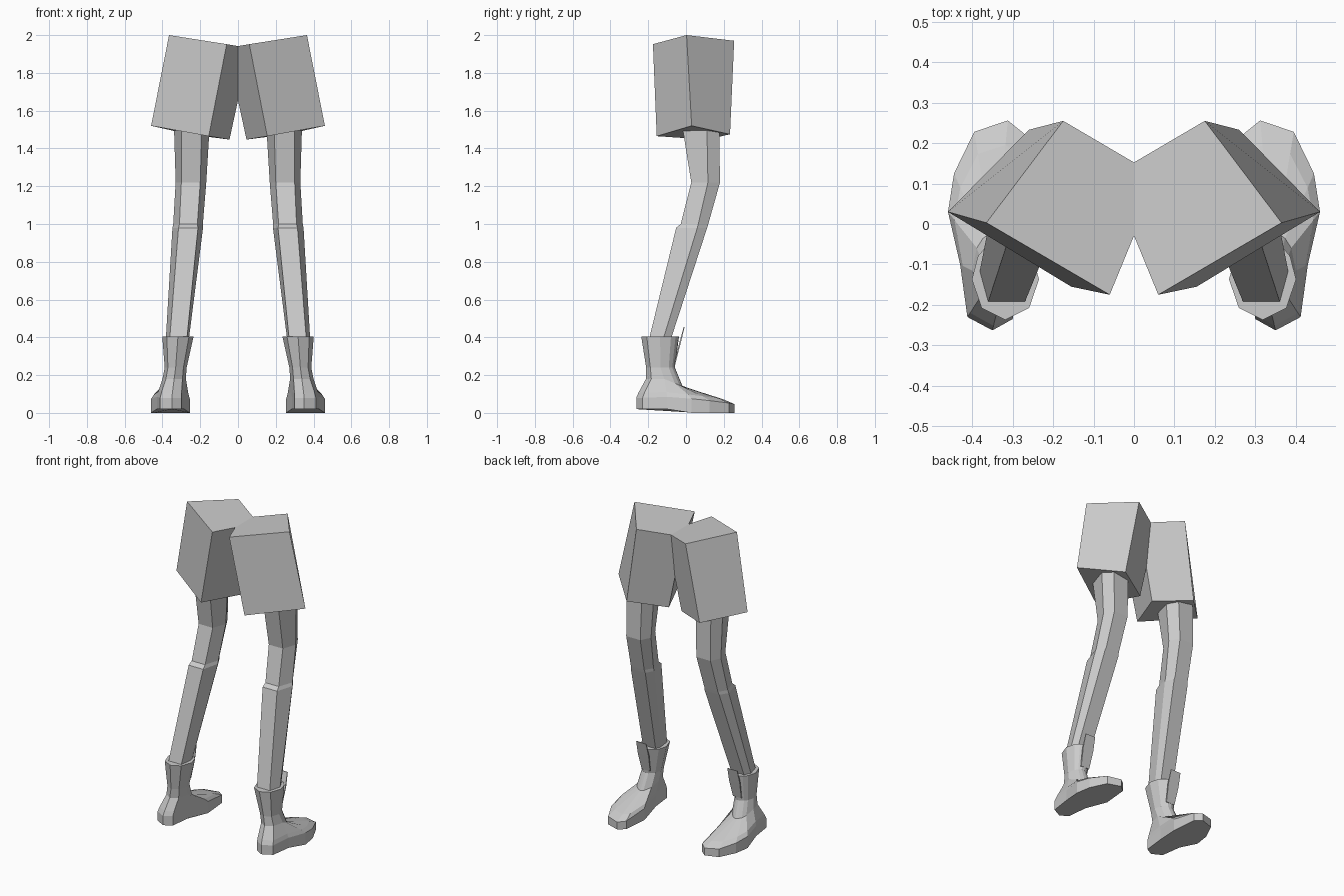
import bpy, bmesh, math
from mathutils import Vector

if "Cube" in bpy.data.objects:
    bpy.data.objects.remove(bpy.data.objects["Cube"])


def loft(name, rings):
    """Skin equal-length rings, cap both ends, mirror to the other side."""
    bm = bmesh.new()
    vs = [[bm.verts.new(p) for p in r] for r in rings]
    n = len(rings[0])
    for a, b in zip(vs, vs[1:]):
        for i in range(n):
            j = (i + 1) % n
            bm.faces.new((a[i], a[j], b[j], b[i]))
    bm.faces.new(vs[0][::-1])
    bm.faces.new(vs[-1])
    bmesh.ops.recalc_face_normals(bm, faces=bm.faces)
    me = bpy.data.meshes.new(name)
    bm.to_mesh(me)
    bm.free()
    ob = bpy.data.objects.new(name, me)
    bpy.context.collection.objects.link(ob)
    ob.modifiers.new("mirror", 'MIRROR').use_axis[0] = True
    return ob


# shorts: one slanted box per leg, overlapping at the centre
loft("shorts", [
    [(.155, -.155, 1.465), (.46, .03, 1.52), (.26, .233, 1.475), (.045, .11, 1.447)],
    [(.06, -.175, 1.952), (.365, .003, 2.0), (.175, .255, 1.97), (-.06, .117, 1.932)],
])


# legs: six-sided tubes with a small step below the knee
def hexagon(z, front, mid, ys):
    (a, b), (c, d), (y0, y1, y2) = front, mid, ys
    return [(a, y0, z), (b, y0, z), (d, y1, z), (b, y2, z), (a, y2, z), (c, y1, z)]


loft("leg", [
    hexagon(.36, (.274, .364), (.264, .384), (-.203, -.13, -.09)),
    hexagon(.98, (.212, .315), (.185, .347), (-.052, .06, .112)),
    hexagon(1.0, (.215, .31), (.186, .343), (-.028, .065, .118)),
    hexagon(1.22, (.20, .30), (.168, .33), (.028, .116, .18)),
    hexagon(1.55, (.19, .30), (.148, .34), (-.025, .11, .175)),
])

# boots: sole outline from heel round the outside to the toe and back
outline = [(.35, -.263), (.412, -.23), (.43, -.10), (.46, .03), (.445, .125),
           (.395, .228), (.312, .256), (.27, .222), (.255, .06), (.285, -.10), (.30, -.235)]
angles = [0, 45, 90, 125, 145, 165, 180, 198, 235, 270, 315]
edge_z = [.08, .08, .085, .075, .065, .052, .047, .052, .075, .085, .08]


def oval(cx, cy, rx, ry, z, dip=0):
    out = []
    for a in angles:
        c, s = math.cos(math.radians(a)), math.sin(math.radians(a))
        out.append((cx + rx * s, cy - ry * c, z - dip * max(0, -c)))
    return out


sole = [(x, y, .02 if y < -.05 else 0) for x, y in outline]
edge = [(x, y, z) for (x, y), z in zip(outline, edge_z)]
instep = oval(.338, -.115, .062, .097, .18, .04)
upper = [tuple(Vector(e).lerp(Vector(i), .22) + Vector((0, 0, .005)))
         for e, i in zip(edge, instep)]
loft("boot", [
    sole, edge, upper, instep,
    oval(.33, -.135, .058, .076, .24),
    oval(.318, -.137, .083, .1, .405),
])


# boot tongues: thin flaps standing up in front of the shin
def strip(w, y, z, t):
    return [(.325 - w, y, z), (.325 + w, y, z), (.325 + w, y + t, z), (.325 - w, y + t, z)]


loft("boot_tongue", [strip(.03, -.062, .26, .006), strip(.038, -.036, .37, .008),
                     strip(.035, -.012, .455, .005)])
